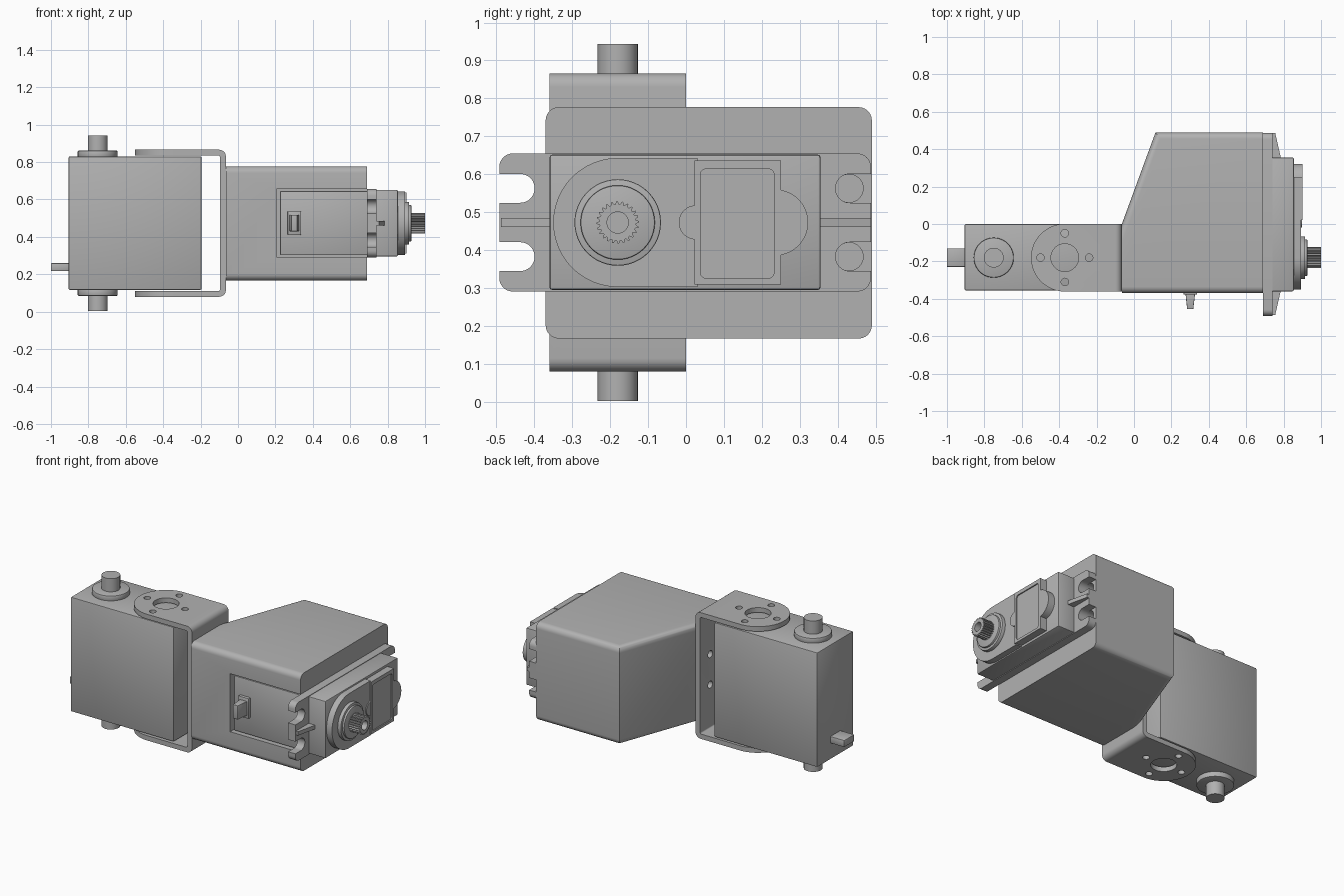
import bpy, bmesh, math
from mathutils import Vector

if "Cube" in bpy.data.objects:
    bpy.data.objects.remove(bpy.data.objects["Cube"], do_unlink=True)

grey = bpy.data.materials.new("plain grey")
grey.use_nodes = True
COLOUR = (0.44, 0.44, 0.44, 1)
grey.diffuse_color = COLOUR
grey.node_tree.nodes["Principled BSDF"].inputs["Base Color"].default_value = COLOUR


def prism(name, pts, axis, lo, hi, bevel=0, edge_rule=None, segments=3):
    """Extrude a 2D outline along an axis, with optional edge bevel."""
    place = {"x": lambda p, t: (t, p[0], p[1]),
             "y": lambda p, t: (p[0], t, p[1]),
             "z": lambda p, t: (p[0], p[1], t)}[axis]
    bm = bmesh.new()
    a = [bm.verts.new(place(p, lo)) for p in pts]
    b = [bm.verts.new(place(p, hi)) for p in pts]
    bm.faces.new(a)
    bm.faces.new(b)
    for i in range(len(pts)):
        j = (i + 1) % len(pts)
        bm.faces.new((a[i], a[j], b[j], b[i]))
    bmesh.ops.recalc_face_normals(bm, faces=bm.faces[:])
    if bevel:
        edges = [e for e in bm.edges if edge_rule is None or edge_rule(e)]
        bmesh.ops.bevel(bm, geom=edges, offset=bevel, segments=segments,
                        profile=0.5, affect='EDGES')
    mesh = bpy.data.meshes.new(name)
    bm.to_mesh(mesh)
    bm.free()
    ob = bpy.data.objects.new(name, mesh)
    bpy.context.collection.objects.link(ob)
    mesh.materials.append(grey)
    return ob


def rect(u0, u1, v0, v1):
    return [(u0, v0), (u1, v0), (u1, v1), (u0, v1)]


def circle(u, v, r, n=40):
    return [(u + r * math.cos(k * math.tau / n), v + r * math.sin(k * math.tau / n))
            for k in range(n)]


def stadium(u_round, u_flat, v, r, n=24):
    """Half round end at u_round, square end at u_flat."""
    s = 1 if u_flat > u_round else -1
    arc = [(u_round - s * r * math.sin(k * math.pi / n), v + r * math.cos(k * math.pi / n))
           for k in range(n + 1)]
    return arc + [(u_flat, v - r), (u_flat, v + r)]


def fillet(pts, radii, n=6):
    """Round the corners of a right-angled outline."""
    out = []
    for i, r in enumerate(radii):
        p = Vector(pts[i])
        if r == 0:
            out.append(tuple(p))
            continue
        d0 = (Vector(pts[i - 1]) - p).normalized() * r
        d1 = (Vector(pts[(i + 1) % len(pts)]) - p).normalized() * r
        for k in range(n + 1):
            t = k * math.pi / 2 / n
            out.append(tuple(p + d0 * (1 - math.sin(t)) + d1 * (1 - math.cos(t))))
    return out


def box(name, x0, x1, y0, y1, z0, z1, bevel=0):
    return prism(name, rect(x0, x1, y0, y1), "z", z0, z1, bevel, segments=2)


def carve(ob, cutters, mode='DIFFERENCE'):
    for c in cutters:
        m = ob.modifiers.new("carve", 'BOOLEAN')
        m.operation, m.solver, m.object = mode, 'EXACT', c
        bpy.context.view_layer.objects.active = ob
        bpy.ops.object.modifier_apply(modifier=m.name)
        bpy.data.objects.remove(c, do_unlink=True)


MID = 0.473     # mid height
AXIS = -0.18    # shared shaft line in y

# Motor box with pivots above and below, and a cable plug
box("motor_box", -0.905, -0.195, -0.355, 0, 0.117, 0.83, 0.006)
for side, s in (("upper", 1), ("lower", -1)):
    for part, r, h0, h1, bev in (("collar", 0.107, 0.35, 0.388, 0.006),
                                 ("pivot", 0.053, 0.38, 0.47, 0)):
        lo, hi = sorted((MID + s * h0, MID + s * h1))
        prism(f"{side}_{part}", circle(-0.75, AXIS, r), "z", lo, hi, bev,
              lambda e: abs(e.verts[0].co.z - e.verts[1].co.z) < 1e-4, 2)
box("motor_plug", -1.0, -0.9, -0.23, -0.13, 0.217, 0.26, 0.005)

# U bracket with rounded ends, bearing holes and screw holes
u_shape = [(-0.55, 0.08), (-0.065, 0.08), (-0.065, 0.866), (-0.55, 0.866),
           (-0.55, 0.836), (-0.097, 0.836), (-0.097, 0.11), (-0.55, 0.11)]
bracket = prism("u_bracket", fillet(u_shape, (0, .035, .035, 0, 0, .008, .008, 0)),
                "y", -0.36, 0)
carve(bracket, [prism("end_shape", stadium(-0.37, 0, AXIS, 0.181), "z", 0, 1)], 'INTERSECT')
holes = [prism("bearing_hole", circle(-0.37, AXIS, 0.074), "z", 0, 1)]
for k in range(4):
    a = k * math.pi / 2
    holes.append(prism("hole", circle(-0.37 + 0.13 * math.cos(a), AXIS + 0.13 * math.sin(a),
                                      0.02, 20), "z", 0, 1))
for dy in (-0.08, 0.08):
    for dz in (-0.095, 0.095):
        holes.append(prism("hole", circle(AXIS + dy, MID + dz, 0.022, 20), "x", -0.15, 0))
carve(bracket, holes)

# Servo housing with a sloping back corner
outline = [(-0.065, -0.37), (0.69, -0.37), (0.69, 0.49), (0.115, 0.49), (-0.065, 0)]


def long_edge(e):
    a, b = (v.co for v in e.verts)
    return abs(a.z - b.z) < 1e-4 and abs(a.x - b.x) > 1e-3


housing = prism("servo_housing", outline, "z", 0.167, 0.777, 0.035, long_edge, 6)
cuts = [box("pocket", 0.205, 0.75, -0.5, -0.31, 0.293, 0.655)]
for dz in (-0.09, 0.09):
    cuts.append(prism("hole", circle(0.43, MID + dz, 0.037), "x", 0.6, 0.8))
carve(housing, cuts)

# Servo case
box("servo_lower_case", 0.225, 0.70, -0.36, 0.3, 0.303, 0.645, 0.005)
box("servo_upper_case", 0.69, 0.855, -0.36, 0.355, 0.295, 0.652, 0.008)

# Mounting ears with open slots and a tapered rib
ears = prism("mounting_ears", fillet(rect(-0.492, 0.487, 0.291, 0.655), [0.035] * 4),
             "x", 0.69, 0.74)
slots = []
for dz in (-0.09, 0.09):
    for u, flat in ((-0.437, -0.6), (0.432, 0.6)):
        slots.append(prism("slot", stadium(u, flat, MID + dz, 0.038), "x", 0.6, 0.8))
carve(ears, slots)
for name, s in (("front_rib", -1), ("back_rib", 1)):
    prism(name, [(0.735, s * 0.487), (0.755, s * 0.487), (0.785, s * 0.355), (0.735, s * 0.355)],
          "z", MID - 0.012, MID + 0.012)

# Gear cover, end cover with recessed panel, and their round tabs
prism("gear_cover", stadium(AXIS, 0.03, MID, 0.17), "x", 0.85, 0.893)
cover = box("end_cover", 0.85, 0.9, 0.022, 0.25, 0.31, 0.637)
carve(cover, [prism("panel", fillet(rect(0.038, 0.232, 0.326, 0.614), [0.015] * 4),
                    "x", 0.893, 0.95)])
prism("end_tab", [(y, z) for y, z in circle(0.235, MID, 0.087, 48) if y > 0.24],
      "x", 0.85, 0.9)
prism("inner_tab", stadium(0.026, 0.03, MID, 0.045), "x", 0.85, 0.899)

# Output hub and splined shaft
for name, r, x1 in (("hub_base", 0.114, 0.915), ("hub_top", 0.098, 0.927)):
    prism(name, circle(AXIS, MID, r, 48), "x", 0.88, x1, 0.004,
          lambda e: abs(e.verts[0].co.x - e.verts[1].co.x) < 1e-4, 2)
TEETH = 24
star = []
for k in range(TEETH * 4):
    r = 0.056 if k % 4 < 2 else 0.048
    a = k * math.tau / TEETH / 4
    star.append((AXIS + r * math.cos(a), MID + r * math.sin(a)))
spline = prism("splined_shaft", star, "x", 0.92, 1.0)
carve(spline, [prism("bore", circle(AXIS, MID, 0.028), "x", 0.94, 1.1)])

# Cable grommet and tapered cable stub on the front
box("cable_grommet", 0.265, 0.337, -0.378, -0.35, 0.41, 0.537, 0.004)
prism("cable_stub", [(0.275, -0.37), (0.327, -0.37), (0.317, -0.455), (0.284, -0.455)],
      "z", 0.43, 0.517, 0.003)

# Smooth the curved walls, keep edges sharp
bpy.ops.object.select_all(action='DESELECT')
for ob in bpy.context.scene.objects:
    if ob.type == 'MESH' and grey.name in ob.data.materials:
        ob.select_set(True)
        bpy.context.view_layer.objects.active = ob
bpy.ops.object.shade_smooth_by_angle(angle=math.radians(30))
